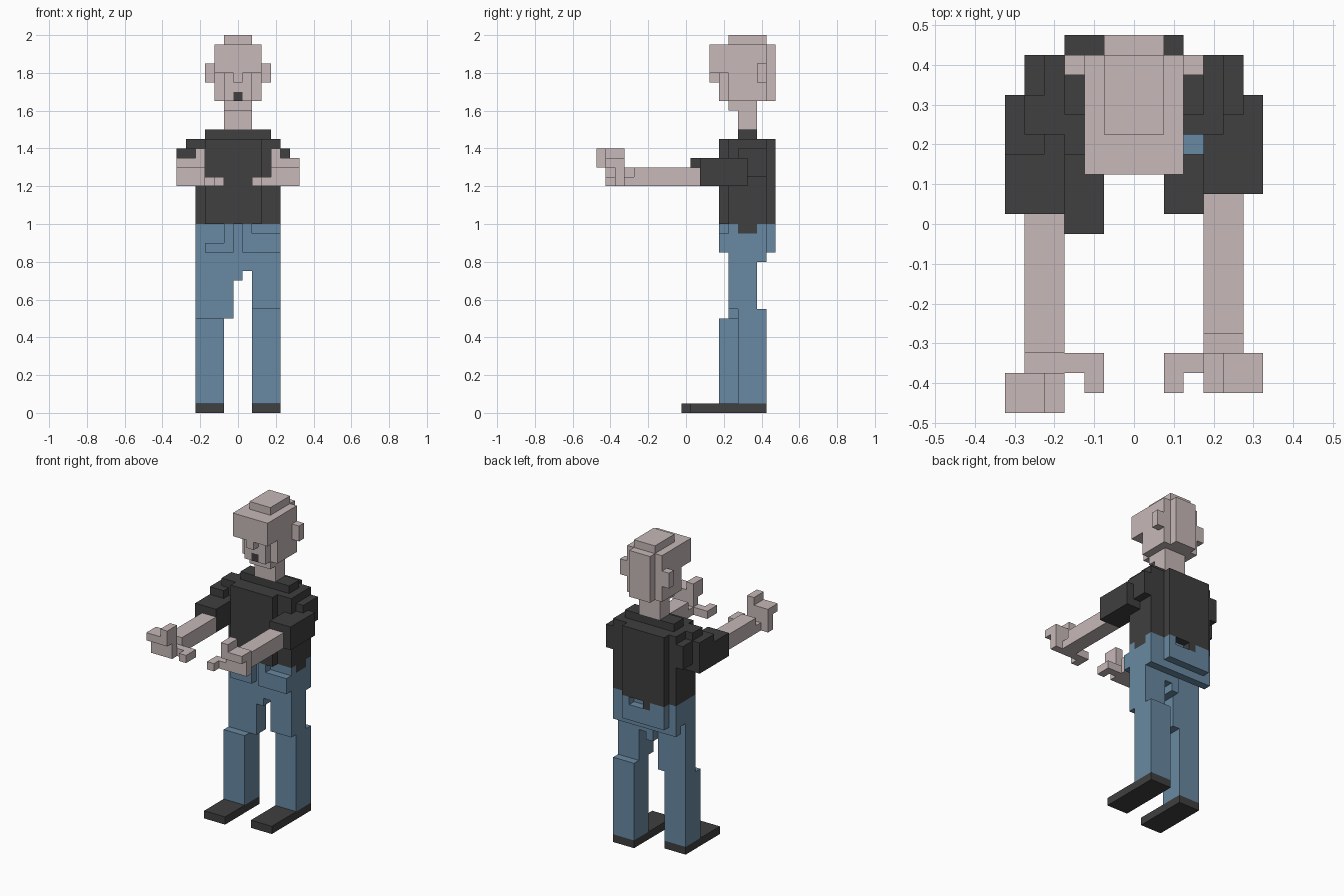
import bpy, bmesh
from mathutils import Vector

UNIT = 0.05
ORIGIN = Vector((-0.325, -0.475, 0.0))
AXES = [Vector(a) for a in ((1, 0, 0), (0, 1, 0), (0, 0, 1))]

cube = bpy.data.objects.get("Cube")
if cube:
    bpy.data.objects.remove(cube, do_unlink=True)


def make_material(name, color):
    mat = bpy.data.materials.new(name)
    mat.use_nodes = True
    rgba = (*color, 1.0)
    mat.diffuse_color = rgba
    for node in mat.node_tree.nodes:
        if node.type == "BSDF_PRINCIPLED":
            node.inputs["Base Color"].default_value = rgba
    return mat


skin = make_material("pale skin", (0.57, 0.48, 0.48))
charcoal = make_material("charcoal cloth", (0.05, 0.05, 0.05))
denim = make_material("blue denim", (0.14, 0.25, 0.36))

taken = set()


def mirrored(boxes):
    """Reflect boxes across the middle of the thirteen-cell width."""
    return [((13 - x[1], 13 - x[0]), y, z) for x, y, z in boxes]


def block_part(name, mat, boxes):
    """Fill grid boxes with cells and skin them as one blocky mesh.
    Cells already used by an earlier part are left out."""
    cells = {(i, j, k) for x, y, z in boxes
             for i in range(*x) for j in range(*y) for k in range(*z)} - taken
    taken.update(cells)
    bm = bmesh.new()
    for cell in cells:
        for axis in range(3):
            u, v = AXES[(axis + 1) % 3], AXES[(axis + 2) % 3]
            for step in (-1, 1):
                neighbour = list(cell)
                neighbour[axis] += step
                if tuple(neighbour) in cells:
                    continue
                base = Vector(cell) + (AXES[axis] if step > 0 else Vector())
                corners = [base, base + u, base + u + v, base + v]
                if step < 0:
                    corners.reverse()
                bm.faces.new([bm.verts.new(ORIGIN + c * UNIT) for c in corners])
    bmesh.ops.remove_doubles(bm, verts=bm.verts, dist=UNIT / 100)
    bmesh.ops.dissolve_limit(bm, angle_limit=0.01, verts=bm.verts, edges=bm.edges)
    mesh = bpy.data.meshes.new(name)
    bm.to_mesh(mesh)
    bm.free()
    mesh.materials.append(mat)
    obj = bpy.data.objects.new(name, mesh)
    bpy.context.collection.objects.link(obj)
    return obj


def arm_boxes(tip, sleeve_front):
    """Forearm, wrist, palm, raised fingers and thumb on the +x side."""
    knuckles = (tip, tip + 2)
    return [
        ((10, 12), (tip + 3, sleeve_front), (24, 26)),    # forearm
        ((10, 12), (tip + 2, tip + 3), (24, 25)),         # wrist
        ((10, 13), (tip + 1, tip + 2), (24, 26)),         # palm
        ((10, 11), knuckles, (26, 28)),                   # tall finger
        ((11, 13), knuckles, (26, 27)),                   # short fingers
        ((8, 10), (2, 3), (24, 25)),                      # thumb
        ((8, 9), (1, 2), (24, 25)),                       # thumb tip
    ]


# Head
block_part("mouth", charcoal, [((6, 7), (13, 14), (33, 34))])
block_part("head", skin, [
    ((4, 9), (14, 18), (33, 39)),       # skull
    ((4, 9), (12, 14), (36, 39)),       # brow
    ((5, 8), (13, 14), (33, 36)),       # jaw
    ((6, 7), (12, 13), (35, 36)),       # nose
    ((5, 8), (14, 18), (39, 40)),       # crown
    ((5, 8), (18, 19), (33, 39)),       # back of head
])
ear = [((9, 10), (17, 18), (35, 37))]
block_part("left_ear", skin, ear)
block_part("right_ear", skin, mirrored(ear))
block_part("neck", skin, [
    ((5, 8), (15, 17), (30, 32)),
    ((5, 8), (14, 17), (32, 33)),
])

# Shirt
block_part("shirt", charcoal, [
    ((2, 11), (14, 18), (20, 29)),      # body
    ((3, 9), (13, 14), (20, 29)),       # chest
    ((3, 9), (18, 19), (20, 29)),       # back
    ((3, 10), (15, 17), (29, 30)),      # collar
    ((10, 11), (15, 17), (19, 20)),     # side hem
    ((5, 6), (18, 19), (19, 20)),       # back hem
])
block_part("left_sleeve", charcoal, [
    ((10, 13), (11, 16), (24, 27)),
    ((11, 12), (15, 18), (25, 28)),
])
block_part("right_sleeve", charcoal, mirrored([
    ((10, 13), (10, 16), (24, 27)),
    ((11, 13), (13, 16), (27, 28)),
    ((11, 12), (16, 18), (25, 28)),
    ((10, 12), (14, 16), (28, 29)),
]))

# Arms
block_part("left_arm", skin, arm_boxes(1, 11))
block_part("right_arm", skin, mirrored(arm_boxes(0, 10)))

# Trousers
block_part("hips", denim, [
    ((2, 11), (14, 17), (17, 20)),      # waist
    ((2, 11), (17, 18), (16, 20)),      # seat
    ((6, 8), (14, 17), (15, 17)),       # crotch
    ((6, 7), (14, 17), (14, 15)),
    ((7, 11), (13, 14), (17, 19)),      # left front pocket
    ((7, 8), (13, 14), (19, 20)),
    ((3, 6), (13, 14), (17, 18)),       # right front pocket
    ((5, 6), (13, 14), (18, 20)),
    ((3, 9), (18, 19), (17, 19)),       # back pockets
    ((3, 5), (18, 19), (19, 20)),
    ((8, 9), (18, 19), (19, 20)),
])
block_part("left_leg", denim, [
    ((8, 11), (14, 17), (11, 17)),
    ((8, 11), (15, 18), (1, 11)),
])
block_part("right_leg", denim, [
    ((2, 6), (14, 16), (10, 17)),
    ((2, 5), (13, 16), (1, 10)),
])

# Shoes
block_part("left_shoe", charcoal, [((8, 11), (10, 18), (0, 1))])
block_part("right_shoe", charcoal, [((2, 5), (9, 16), (0, 1))])
